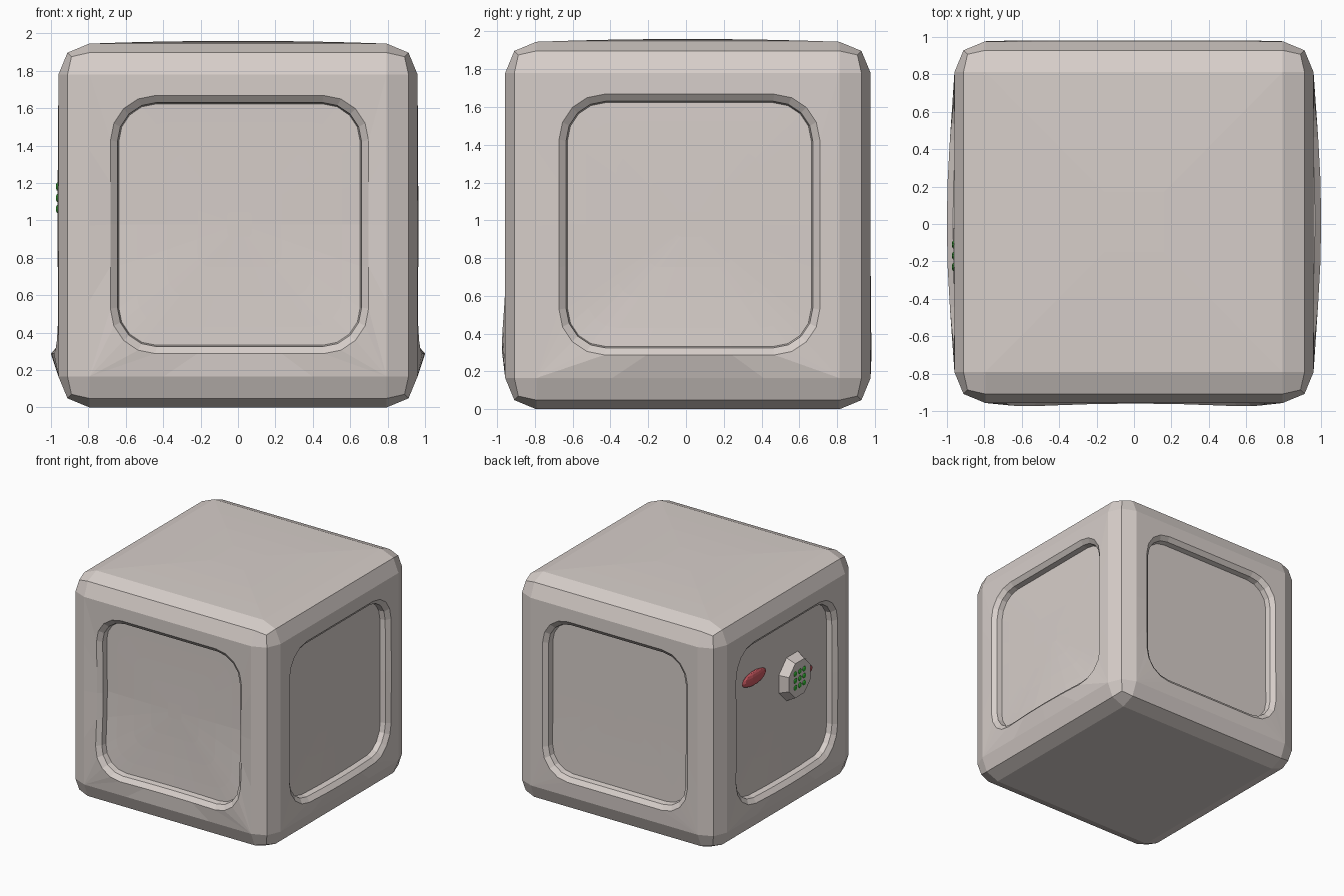
import bpy, bmesh, math
from mathutils import Matrix, Vector

if "Cube" in bpy.data.objects:
    bpy.data.objects.remove(bpy.data.objects["Cube"])

HX, HY, CY, H, R = 0.96, 0.967, 0.01, 1.945, 0.165   # half sizes, y centre, height, edge radius


def finish(bm, name, mat):
    me = bpy.data.meshes.new(name)
    bm.to_mesh(me)
    bm.free()
    ob = bpy.data.objects.new(name, me)
    bpy.context.collection.objects.link(ob)
    me.materials.append(mat)
    return ob


def material(name, rgb):
    m = bpy.data.materials.new(name)
    m.diffuse_color = (*rgb, 1)
    m.use_nodes = True
    m.node_tree.nodes["Principled BSDF"].inputs["Base Color"].default_value = m.diffuse_color
    return m


def loop(a, b, r):
    """32 points of a rounded rectangle, anticlockwise."""
    pts, arcs = [], []
    for k, (sx, sy) in enumerate([(1, 1), (-1, 1), (-1, -1), (1, -1)]):
        arc = []
        for i in range(5):
            t = math.pi / 2 * (k + i / 4)
            arc.append(Vector((sx * (a - r) + r * math.cos(t), sy * (b - r) + r * math.sin(t))))
        arcs.append(arc)
    for k in range(4):
        pts += arcs[k]
        pts += [arcs[k][-1].lerp(arcs[(k + 1) % 4][0], s) for s in (0.25, 0.5, 0.75)]
    return pts


def add_face(bm, rings, mat):
    """Bridge concentric rings of (u, out, v) points and close the middle."""
    vs = [[bm.verts.new(mat @ Vector((u, -n, v))) for u, n, v in ring] for ring in rings]
    for o, i in zip(vs, vs[1:]):
        for k in range(32):
            j = (k + 1) % 32
            bm.faces.new((o[k], o[j], i[j], i[k]))
    bm.faces.new(vs[-1])


shell = material("warm_grey", (0.68, 0.62, 0.59))
red = material("red", (0.6, 0.1, 0.12))
green = material("green", (0.03, 0.4, 0.03))

# Rounded shell: bevelled box with its top and side faces opened
bm = bmesh.new()
bmesh.ops.create_cube(bm, size=2, matrix=Matrix.Translation((0, CY, H / 2)) @ Matrix.Diagonal((HX, HY, H / 2, 1)))
bmesh.ops.bevel(bm, geom=bm.edges[:], offset=R, segments=2, profile=0.5, affect='EDGES')
big = [f for f in bm.faces if f.calc_area() > 1 and f.normal.z > -0.9]
bmesh.ops.delete(bm, geom=big, context='FACES')


# Four sides: soft frame, sloped rim, short wall and shallow dished panel
def side(angle, dist, half, mid, low_mid, low_end, dish):
    def bulge(p):
        t = min(1, max(0, -p.y / 0.68)) ** 2
        w = min(1, abs(p.x) / 0.7) ** 2
        return mid * (1 - abs(p.y) / 0.8) + t * (low_mid * (1 - w) + low_end * w)

    def ring(a, r, d):
        return [(p.x + 0.008, dist + bulge(p) + d, p.y + 0.005) for p in loop(a, a, r)]
    c = H / 2
    rings = [[(p.x, dist, p.y) for p in loop(half - R, c - R, 0)]]
    rings += [ring(0.69, 0.24, 0), ring(0.653, 0.21, -0.03), ring(0.645, 0.2, -0.075)]
    for s in (0.85, 0.6, 0.35, 0.1):
        rings.append([(p.x * s + 0.008, dist + bulge(p) * s * s - 0.075 - dish * (1 - s * s), p.y * s + 0.005)
                      for p in loop(0.645, 0.645, 0.2)])
    add_face(bm, rings, Matrix.Translation((0, CY, c)) @ Matrix.Rotation(angle, 4, 'Z'))


side(0, HY, HX, -0.015, 0.005, 0.03, 0.01)             # front
side(math.pi / 2, HX, HY, 0.005, 0.04, 0.0, -0.01)     # right
side(math.pi, HY, HX, 0.0, 0.005, 0.005, 0.0)          # back
side(-math.pi / 2, HX, HY, 0.005, 0.04, 0.0, -0.01)    # left

# Slightly domed top
top = []
for s in (1, 0.75, 0.5, 0.2):
    top.append([(p.x, 0.015 * (1 - s ** 2), p.y) for p in
                (q * s for q in loop(HX - R, HY - R, 0))])
add_face(bm, top, Matrix.Translation((0, CY, H)) @ Matrix.Rotation(-math.pi / 2, 4, 'X'))
bmesh.ops.remove_doubles(bm, verts=bm.verts[:], dist=0.0005)
finish(bm, "body_shell", shell)

FACE_LEFT = Matrix.Rotation(-math.pi / 2, 4, 'Y')

# Octagonal keypad base on the left side
KY, KZ = -0.17, 1.12
bm = bmesh.new()
bmesh.ops.create_cone(bm, cap_ends=True, segments=8, radius1=0.205, radius2=0.16, depth=0.08,
                      matrix=Matrix.Translation((-0.925, KY, KZ)) @ FACE_LEFT @ Matrix.Rotation(math.pi / 8, 4, 'Z'))
finish(bm, "keypad_base", shell)

# Three by three green buttons
bm = bmesh.new()
for i in (-1, 0, 1):
    for j in (-1, 0, 1):
        bmesh.ops.create_uvsphere(bm, u_segments=8, v_segments=6, radius=0.022,
                                  matrix=Matrix.Translation((-0.965, KY + i * 0.06, KZ + j * 0.06)) @ Matrix.Diagonal((0.4, 1, 1, 1)))
finish(bm, "keypad_buttons", green)

# Red oval lamps
for name, y, z, w, h in (("large_lamp", 0.36, 1.31, 0.165, 0.06), ("small_lamp", -0.34, 1.10, 0.09, 0.035)):
    bm = bmesh.new()
    bmesh.ops.create_uvsphere(bm, u_segments=10, v_segments=8, radius=1,
                              matrix=Matrix.Translation((-0.9, y, z)) @ Matrix.Diagonal((0.025, w, h, 1)))
    finish(bm, name, red)
